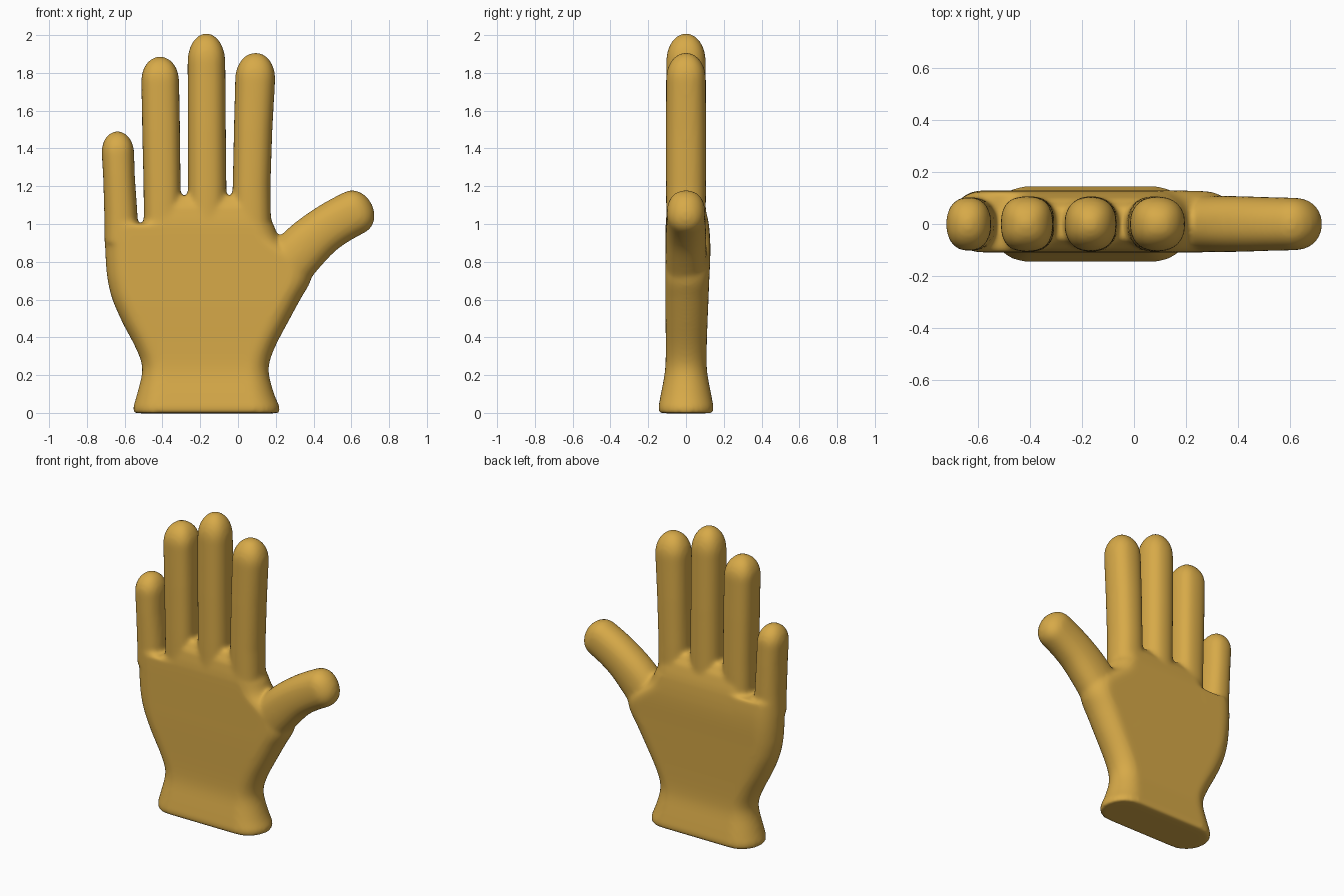
import bpy, bmesh, math
from mathutils import Vector

if "Cube" in bpy.data.objects:
    bpy.data.objects.remove(bpy.data.objects["Cube"])

SEG = 48


def loft(bm, rings):
    """Skin a list of closed rings into a capped solid."""
    loops = [[bm.verts.new(p) for p in ring] for ring in rings]
    for a, b in zip(loops, loops[1:]):
        for i in range(len(a)):
            j = (i + 1) % len(a)
            bm.faces.new((a[i], a[j], b[j], b[i]))
    bm.faces.new(loops[0][::-1])
    bm.faces.new(loops[-1])


def spline(rows, steps):
    """Catmull-Rom interpolation through rows of numbers."""
    pts = [Vector(r) for r in rows]
    out = []
    for i in range(len(pts) - 1):
        p0, p1, p2, p3 = pts[max(i - 1, 0)], pts[i], pts[i + 1], pts[min(i + 2, len(pts) - 1)]
        for s in range(steps):
            t = s / steps
            out.append(0.5 * (2 * p1 + (p2 - p0) * t + (2 * p0 - 5 * p1 + 4 * p2 - p3) * t * t
                              + (3 * p1 - p0 - 3 * p2 + p3) * t ** 3))
    return out + [pts[-1]]


def slab_ring(z, x0, x1, y0, y1):
    """Flat section with fully rounded ends."""
    cy, r = (y0 + y1) / 2, (y1 - y0) / 2
    ring = []
    for i in range(SEG):
        a = 2 * math.pi * (i + 0.5) / SEG
        cx = x1 - r if math.cos(a) > 0 else x0 + r
        ring.append((cx + r * math.cos(a), cy + r * math.sin(a), z))
    return ring


def finger(bm, rows, cap, power=2.3):
    """Tube along (x, z, half width, half depth) rows, closed by a round tip of length cap."""
    path = [Vector(r) for r in rows]
    end = path[-1]
    d = (end - path[-2]).to_2d().normalized()
    for k in range(1, 9):
        a = math.radians(min(k * 11.25, 87))
        s = math.cos(a)
        c = end.to_2d() + d * cap * math.sin(a)
        path.append(Vector((c.x, c.y, end[2] * s, end[3] * s)))
    rings = []
    for i, p in enumerate(path):
        t = (path[min(i + 1, len(path) - 1)] - path[max(i - 1, 0)]).to_2d().normalized()
        ring = []
        for n in range(SEG):
            a = 2 * math.pi * n / SEG
            c, s = math.cos(a), math.sin(a)
            u = math.copysign(abs(c) ** (2 / power), c) * p[2]
            v = math.copysign(abs(s) ** (2 / power), s) * p[3]
            ring.append((p[0] + t.y * u, v, p[1] - t.x * u))
        rings.append(ring)
    loft(bm, rings)


bm = bmesh.new()

# Cuff and palm: z, left, right, front, back
palm = [
    (0.03, -0.555, 0.222, -0.146, 0.146),
    (0.10, -0.535, 0.192, -0.133, 0.133),
    (0.20, -0.510, 0.165, -0.114, 0.114),
    (0.27, -0.513, 0.168, -0.108, 0.109),
    (0.36, -0.550, 0.202, -0.107, 0.110),
    (0.48, -0.613, 0.265, -0.108, 0.114),
    (0.60, -0.665, 0.330, -0.109, 0.119),
    (0.70, -0.690, 0.385, -0.109, 0.123),
    (0.78, -0.699, 0.385, -0.109, 0.127),
    (0.85, -0.703, 0.310, -0.109, 0.129),
    (0.92, -0.705, 0.225, -0.109, 0.128),
    (1.00, -0.706, 0.188, -0.108, 0.122),
]
loft(bm, [slab_ring(-0.002, -0.552, 0.219, -0.143, 0.143)] + [slab_ring(*r) for r in spline(palm, 4)])

# Knuckle block above the little finger's web
loft(bm, [slab_ring(*r) for r in ((0.90, -0.505, 0.200, -0.108, 0.127), (1.02, -0.500, 0.178, -0.106, 0.118),
                                  (1.09, -0.490, 0.168, -0.095, 0.100), (1.15, -0.480, 0.155, -0.06, 0.06))])

# Little, ring, middle and index fingers
finger(bm, [(-0.617, 0.90, 0.090, 0.100), (-0.620, 1.05, 0.088, 0.102),
            (-0.630, 1.25, 0.084, 0.104), (-0.636, 1.38, 0.086, 0.103)], 0.112)
finger(bm, [(-0.400, 0.95, 0.098, 0.104), (-0.402, 1.20, 0.098, 0.106),
            (-0.407, 1.50, 0.100, 0.107), (-0.412, 1.76, 0.100, 0.106)], 0.127, 2.6)
finger(bm, [(-0.163, 0.95, 0.102, 0.104), (-0.163, 1.20, 0.102, 0.106),
            (-0.165, 1.50, 0.101, 0.107), (-0.167, 1.86, 0.100, 0.105)], 0.150)
finger(bm, [(0.072, 0.95, 0.104, 0.104), (0.072, 1.20, 0.100, 0.106),
            (0.080, 1.50, 0.102, 0.107), (0.091, 1.77, 0.106, 0.105)], 0.138)

# Thumb
thumb = [(0.10, 0.55, 0.13, 0.105), (0.25, 0.76, 0.135, 0.108), (0.35, 0.875, 0.132, 0.108),
         (0.44, 0.955, 0.124, 0.106), (0.53, 1.015, 0.121, 0.103), (0.620, 1.063, 0.120, 0.101)]
finger(bm, spline(thumb, 4), 0.098, 2.3)

bmesh.ops.recalc_face_normals(bm, faces=bm.faces)
mesh = bpy.data.meshes.new("glove_hand")
bm.to_mesh(mesh)
bm.free()
hand = bpy.data.objects.new("glove_hand", mesh)
bpy.context.collection.objects.link(hand)

# Single ochre colour
ochre = bpy.data.materials.new("ochre")
ochre.diffuse_color = (0.68, 0.40, 0.065, 1)
ochre.use_nodes = True
ochre.node_tree.nodes["Principled BSDF"].inputs["Base Color"].default_value = ochre.diffuse_color
mesh.materials.append(ochre)

# Fuse all parts into one skin and soften the webs
fuse = hand.modifiers.new("fuse", 'REMESH')
fuse.mode = 'VOXEL'
fuse.voxel_size = 0.012
fuse.use_smooth_shade = True
soften = hand.modifiers.new("soften", 'SMOOTH')
soften.factor = 0.5
soften.iterations = 12
